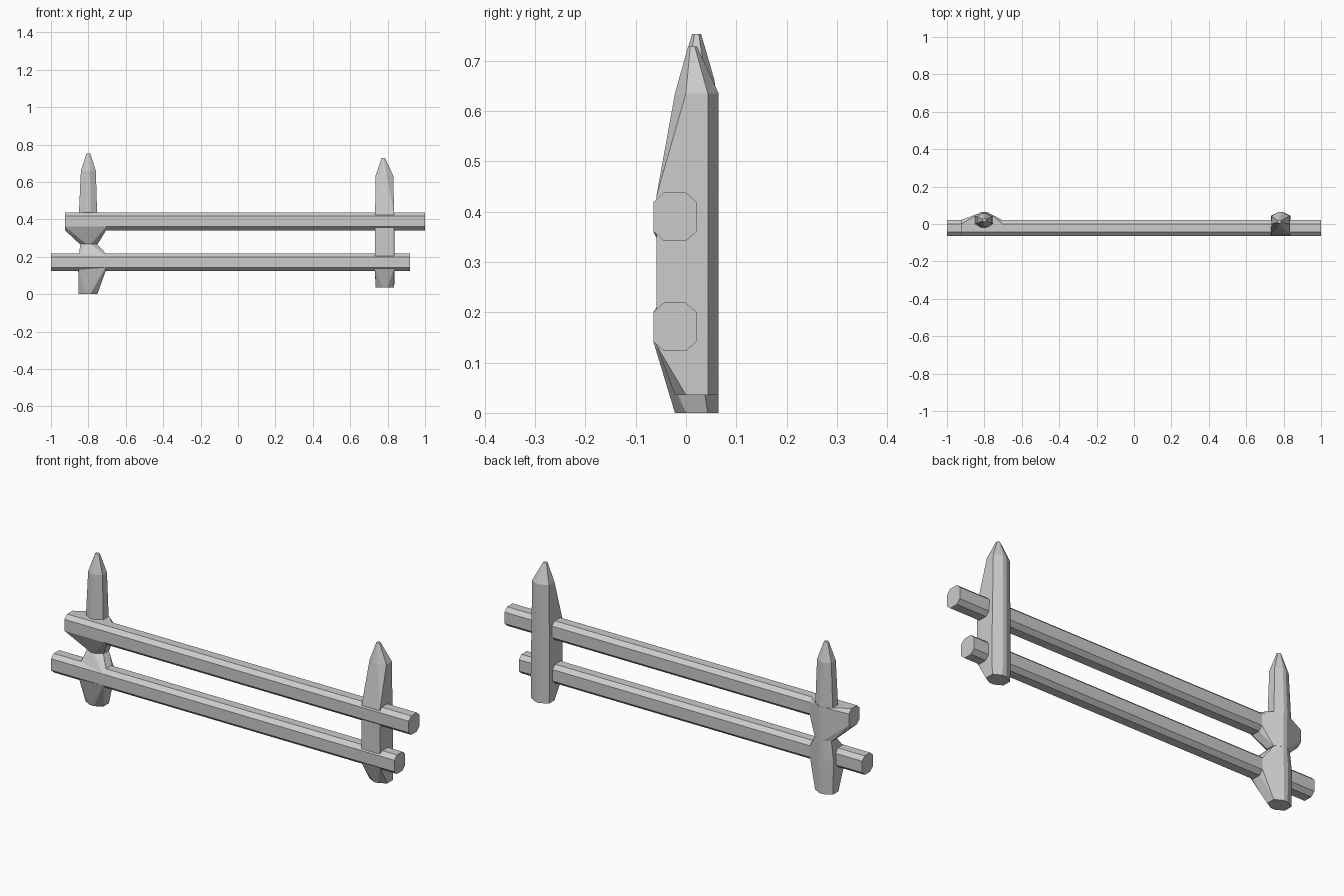
import bpy, bmesh

if "Cube" in bpy.data.objects:
    bpy.data.objects.remove(bpy.data.objects["Cube"])


def hull(name, pts):
    """Faceted hewn-wood block wrapped around its cross-sections."""
    bm = bmesh.new()
    for p in pts:
        bm.verts.new(p)
    res = bmesh.ops.convex_hull(bm, input=bm.verts[:])
    extra = {g for g in res["geom_interior"] + res["geom_unused"]
             if isinstance(g, bmesh.types.BMVert)}
    bmesh.ops.delete(bm, geom=list(extra), context='VERTS')
    bmesh.ops.dissolve_limit(bm, angle_limit=0.02, verts=bm.verts[:], edges=bm.edges[:])
    bmesh.ops.recalc_face_normals(bm, faces=bm.faces[:])
    me = bpy.data.meshes.new(name)
    bm.to_mesh(me)
    bm.free()
    ob = bpy.data.objects.new(name, me)
    bpy.context.collection.objects.link(ob)
    return ob


def rail_ring(x, zc):
    """Eight-sided rail section in the YZ plane."""
    yc = -0.022
    return [(x, yc + a, zc + b) for a, b in (
        (-0.043, -0.029), (-0.043, 0.029), (-0.022, 0.048), (0.022, 0.048),
        (0.043, 0.029), (0.043, -0.029), (0.022, -0.048), (-0.022, -0.048))]


def post_ring(xc, z, rx=0.05, y0=-0.022, y1=0.065):
    """Six-sided post section with ridges front and back."""
    yc, ry = (y0 + y1) / 2, (y1 - y0) / 2
    return [(xc + a * rx, yc + b * ry, z) for a, b in (
        (-1, -0.5), (-0.25, -1), (0.25, -1), (1, -0.5),
        (1, 0.5), (0.2, 1), (-0.2, 1), (-1, 0.5))]


LOW, HIGH = 0.171, 0.390

# Horizontal rails
hull("lower_rail", rail_ring(-1.0, LOW) + rail_ring(0.92, LOW))
hull("upper_rail", rail_ring(-0.92, HIGH) + rail_ring(1.0, HIGH))

# Right post, bulging forward around both rails
front = [(x, -0.059, z) for x, z in ((0.733, 0.135), (0.835, 0.135), (0.733, 0.43), (0.835, 0.43))]
hull("right_post",
     post_ring(0.785, 0.036) + post_ring(0.785, 0.15, 0.053) + front
     + post_ring(0.783, 0.635, 0.047)
     + post_ring(0.777, 0.728, 0.009, 0.004, 0.022))

# Left post: pointed top, upper joint block, lower joint block
hull("left_post_top",
     post_ring(-0.802, 0.42, 0.049, -0.022, 0.065)
     + post_ring(-0.800, 0.66, 0.040, -0.015, 0.057)
     + post_ring(-0.800, 0.753, 0.010, 0.012, 0.030))
hull("left_post_upper_joint",
     rail_ring(-0.925, HIGH) + rail_ring(-0.705, HIGH)
     + post_ring(-0.798, 0.268, 0.048) + post_ring(-0.798, 0.438, 0.048))
lower_left = [(-0.853, -0.056, z) for z in (0.145, 0.195)]
hull("left_post_lower_joint",
     post_ring(-0.802, 0.0) + post_ring(-0.798, 0.268, 0.045)
     + post_ring(-0.805, 0.17, 0.05) + lower_left + rail_ring(-0.708, LOW))
